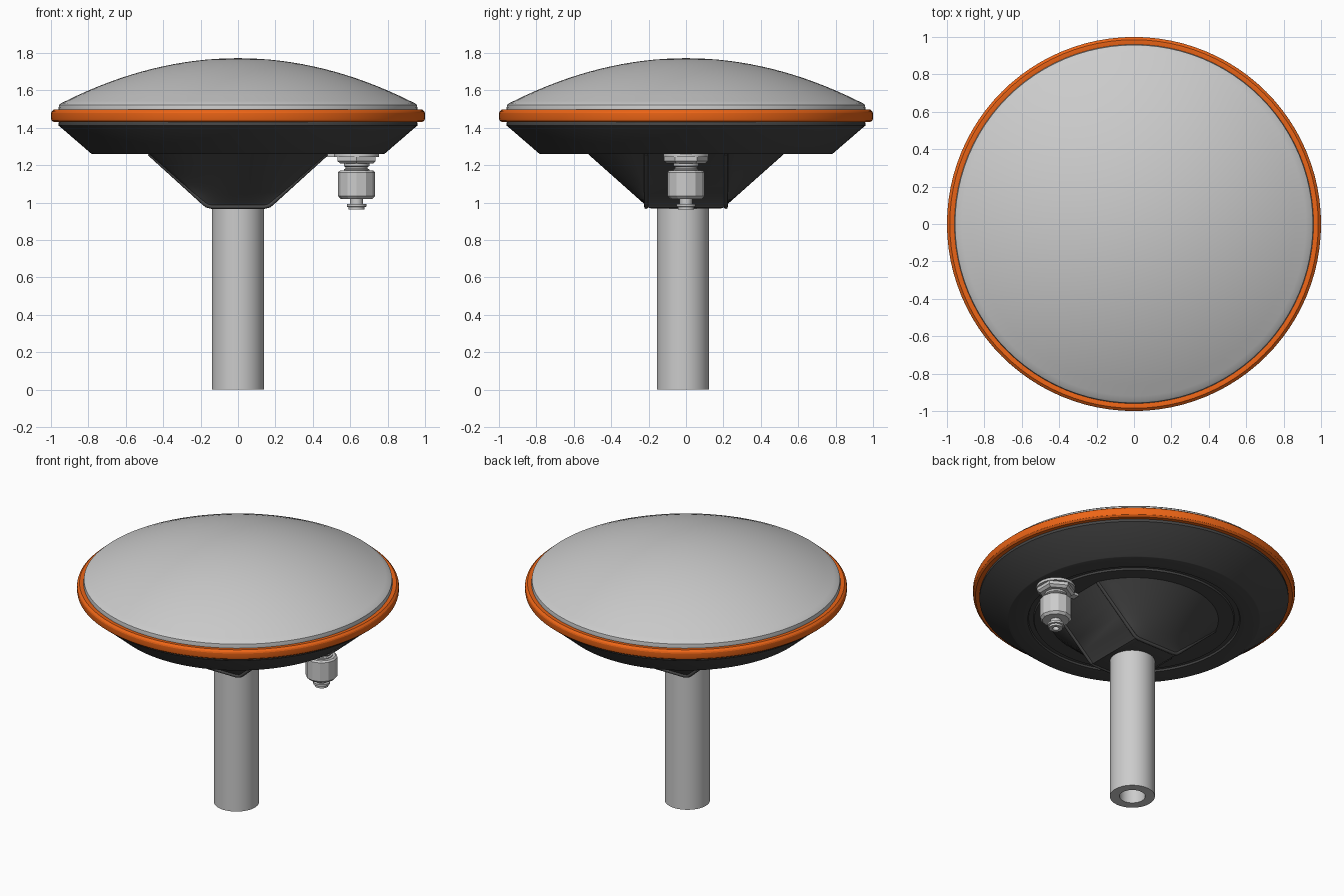
import bpy, bmesh, math
from mathutils import Vector

if "Cube" in bpy.data.objects:
    bpy.data.objects.remove(bpy.data.objects["Cube"])


def material(name, rgb):
    m = bpy.data.materials.new(name)
    m.diffuse_color = (*rgb, 1)
    m.use_nodes = True
    m.node_tree.nodes["Principled BSDF"].inputs["Base Color"].default_value = m.diffuse_color
    return m


ORANGE = material("orange", (0.85, 0.13, 0.008))
DARK = material("dark_grey", (0.06, 0.06, 0.06))


def finish(name, bm, mat=None, angle=30):
    bmesh.ops.remove_doubles(bm, verts=bm.verts, dist=1e-5)
    bmesh.ops.recalc_face_normals(bm, faces=bm.faces)
    me = bpy.data.meshes.new(name)
    bm.to_mesh(me)
    bm.free()
    ob = bpy.data.objects.new(name, me)
    bpy.context.collection.objects.link(ob)
    if mat:
        me.materials.append(mat)
    bpy.ops.object.select_all(action='DESELECT')
    ob.select_set(True)
    bpy.context.view_layer.objects.active = ob
    bpy.ops.object.shade_smooth_by_angle(angle=math.radians(angle))
    return ob


def skin(bm, rings):
    # quads between successive closed rings of points
    loops = [[bm.verts.new(p) for p in r] for r in rings]
    n = len(loops[0])
    for a, b in zip(loops, loops[1:]):
        for i in range(n):
            j = (i + 1) % n
            bm.faces.new((a[i], a[j], b[j], b[i]))
    return loops


def lathe(name, profile, mat=None, sides=96, cx=0, cy=0, closed=False, turn=0, angle=30):
    # revolve (radius, z) points; open ends are capped
    bm = bmesh.new()
    pts = profile + profile[:1] if closed else profile
    rings = []
    for r, z in pts:
        rings.append([(cx + r * math.cos(turn + math.tau * i / sides),
                       cy + r * math.sin(turn + math.tau * i / sides), z)
                      for i in range(sides)])
    loops = skin(bm, rings)
    if not closed:
        bm.faces.new(loops[0])
        bm.faces.new(loops[-1])
    return finish(name, bm, mat, angle)


# Domed cover
dome = [(0.955, 1.46), (0.96, 1.50), (0.957, 1.522), (0.945, 1.532)]
dome += [(r, 1.772 - 0.27 * r * r) for r in
         [0.92 - 0.0575 * i for i in range(16)]] + [(0.003, 1.772)]
lathe("dome_cover", dome, angle=35)

# Orange bumper ring
lathe("bumper_ring", [(0.94, 1.432), (0.985, 1.430), (0.997, 1.440), (1.0, 1.450),
                      (1.0, 1.478), (0.997, 1.486), (0.985, 1.497), (0.965, 1.497),
                      (0.94, 1.490)], ORANGE, closed=True, angle=20)

# Dark lower housing with a shallow groove underneath
lathe("lower_housing", [(0.95, 1.45), (0.96, 1.425), (0.96, 1.412), (0.945, 1.400),
                        (0.785, 1.262), (0.78, 1.26), (0.66, 1.26), (0.655, 1.272),
                        (0.625, 1.272), (0.62, 1.26), (0.01, 1.26)], DARK)

# Neck: flat on the two x sides, blending to a round cone on the y sides
HALF = math.atan2(0.482, 0.22)


def neck_ring(t, z, shrink=1.0):
    ring, n = [], 20
    for s in (1, -1):
        for i in range(n + 1):
            u = 1 - 2 * i / n
            top = Vector((0.53 * math.sin(HALF * u), 0.53 * math.cos(HALF * u)))
            low = Vector((0.17 * u, 0.215))
            p = low.lerp(top, t) * s * shrink
            ring.append((p.x, p.y, z))
    return ring


bm = bmesh.new()
levels = [neck_ring(0, 0.968, 0.86), neck_ring(0, 0.975, 0.96)]
levels += [neck_ring(t, 0.985 + 0.28 * t) for t in (0, 0.2, 0.4, 0.6, 0.8, 1)]
loops = skin(bm, levels)
bm.faces.new(loops[0])
bm.faces.new(loops[-1])
finish("neck", bm, DARK)

# Raised lips along the neck's edges
for side, s in (("back", 1), ("front", -1)):
    cu = bpy.data.curves.new("neck_lip_" + side, 'CURVE')
    cu.dimensions = '3D'
    cu.bevel_depth = 0.011
    cu.bevel_resolution = 2
    path = [(-0.475, 1.262), (-0.18, 0.994), (-0.165, 0.983), (-0.14, 0.977),
            (0.14, 0.977), (0.165, 0.983), (0.18, 0.994), (0.475, 1.262)]
    sp = cu.splines.new('POLY')
    sp.points.add(len(path) - 1)
    for p, (x, z) in zip(sp.points, path):
        p.co = (x, s * 0.213, z, 1)
    cu.materials.append(DARK)
    bpy.context.collection.objects.link(bpy.data.objects.new("neck_lip_" + side, cu))

# Hollow mounting pole
lathe("pole", [(0.14, 0), (0.14, 0.99), (0.08, 0.99), (0.08, 0)],
      sides=64, cy=-0.016, closed=True)

# Cable connector hanging from the housing
CX = 0.634
lathe("connector_washer", [(0.12, 1.262), (0.12, 1.243), (0.04, 1.243)], sides=48, cx=CX)
lathe("connector_hex_nut", [(0.118, 1.244), (0.118, 1.222), (0.100, 1.208), (0.04, 1.208)],
      sides=6, cx=CX, turn=math.pi / 2, angle=10)
lathe("connector_collar", [(0.068, 1.22), (0.068, 1.195), (0.058, 1.19), (0.058, 1.182),
                           (0.068, 1.178), (0.068, 1.16)], sides=32, cx=CX)
lathe("connector_coupling", [(0.088, 1.172), (0.099, 1.162), (0.099, 1.035),
                             (0.085, 1.02), (0.03, 1.02)], sides=12, cx=CX, angle=10)
lathe("connector_tip", [(0.034, 1.03), (0.034, 0.992), (0.052, 0.992), (0.052, 0.978),
                        (0.042, 0.976), (0.042, 0.962), (0.02, 0.962), (0.02, 0.985)],
      sides=32, cx=CX)

# Washer's locating tab
bm = bmesh.new()
bmesh.ops.create_cube(bm, size=1)
for v in bm.verts:
    v.co = (0.515 + v.co.x * 0.09, v.co.y * 0.05, 1.252 + v.co.z * 0.016)
finish("washer_tab", bm)
